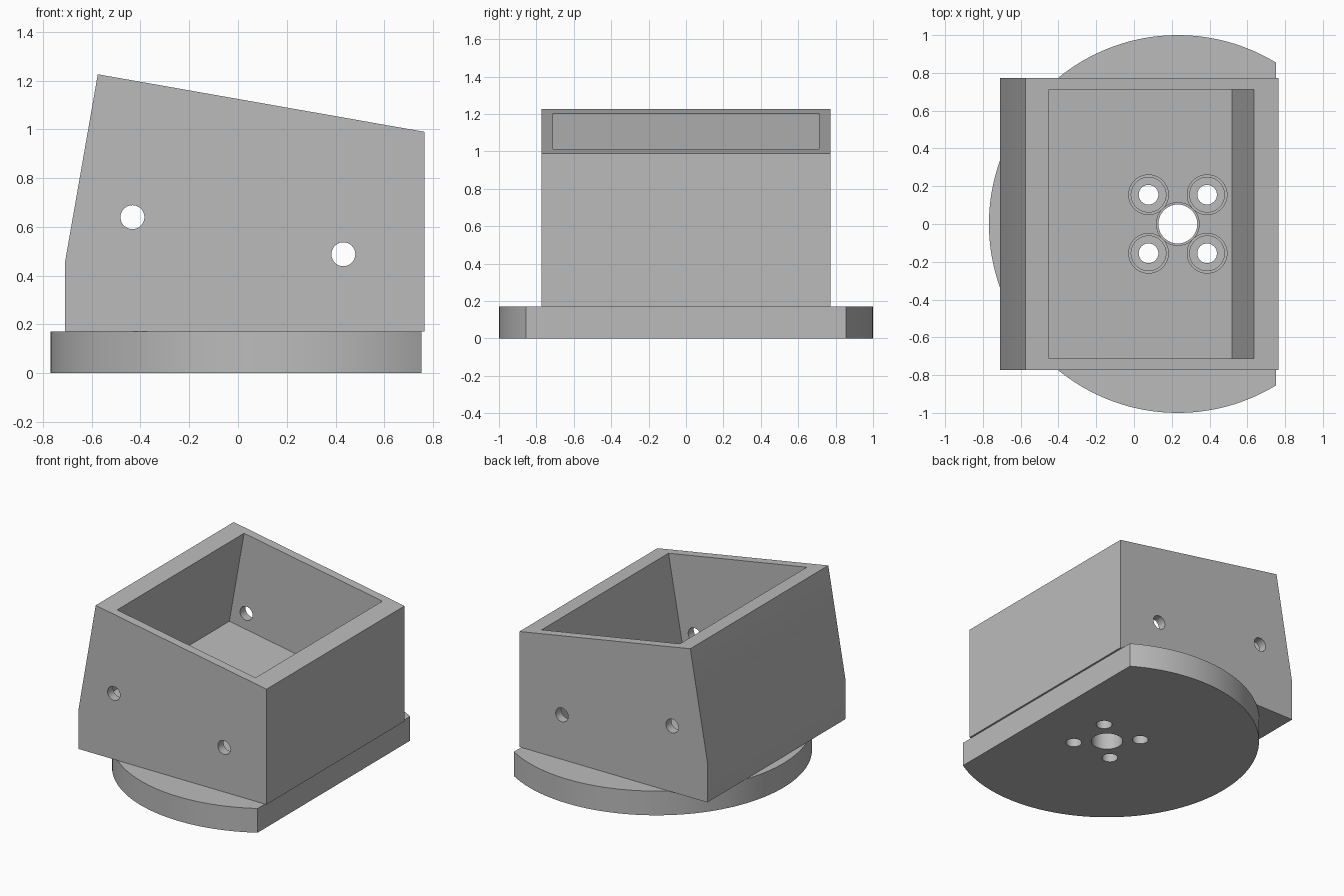
import bpy, bmesh, math
from mathutils import Matrix

if "Cube" in bpy.data.objects:
    bpy.data.objects.remove(bpy.data.objects["Cube"])

grey = bpy.data.materials.new("plain grey")
grey.diffuse_color = (0.5, 0.5, 0.5, 1)
grey.use_nodes = True
grey.node_tree.nodes["Principled BSDF"].inputs["Base Color"].default_value = grey.diffuse_color


def prism(name, points, depth, matrix):
    """Extrude a 2D outline along local z by depth, then place it."""
    bm = bmesh.new()
    face = bm.faces.new([bm.verts.new((x, y, 0)) for x, y in points])
    top = bmesh.ops.extrude_face_region(bm, geom=[face])["geom"]
    bmesh.ops.translate(bm, vec=(0, 0, depth),
                        verts=[v for v in top if isinstance(v, bmesh.types.BMVert)])
    bmesh.ops.transform(bm, matrix=matrix, verts=bm.verts)
    bmesh.ops.recalc_face_normals(bm, faces=bm.faces)
    mesh = bpy.data.meshes.new(name)
    bm.to_mesh(mesh)
    bm.free()
    mesh.materials.append(grey)
    obj = bpy.data.objects.new(name, mesh)
    bpy.context.collection.objects.link(obj)
    return obj


def circle(r, n=48):
    return [(r * math.cos(2 * math.pi * i / n), r * math.sin(2 * math.pi * i / n))
            for i in range(n)]


def combine(target, tool, operation="DIFFERENCE"):
    """Apply a boolean and discard the tool object."""
    mod = target.modifiers.new("combine", "BOOLEAN")
    mod.operation, mod.object, mod.solver = operation, tool, "EXACT"
    bpy.context.view_layer.objects.active = target
    bpy.ops.object.modifier_apply(modifier=mod.name)
    bpy.data.objects.remove(tool, do_unlink=True)


def side_prism(name, points, half):
    """Prism with an x/z outline running from y = -half to y = half."""
    return prism(name, points, 2 * half,
                 Matrix.Translation((0, half, 0)) @ Matrix.Rotation(math.pi / 2, 4, "X"))


def bore(target, x, y, z0, z1, r):
    combine(target, prism("bore", circle(r), z1 - z0, Matrix.Translation((x, y, z0))))


BASE_Z, CX = 0.172, 0.232

# Round base with one side cut flat
flat = 0.752 - CX
a = math.acos(flat)
n = 120
arc = [(CX + math.cos(t), math.sin(t))
       for t in (a + (2 * math.pi - 2 * a) * i / n for i in range(n + 1))]
mount = prism("housing_on_base", arc, BASE_Z, Matrix())

# Housing with a leaning back wall and a sloped rim
housing = side_prism("housing", [(-0.709, BASE_Z), (0.765, BASE_Z), (0.765, 0.99),
                                 (-0.575, 1.226), (-0.709, 0.458)], 0.773)
combine(mount, housing, "UNION")

# Tilted rectangular cavity, square to the rim
c, s = math.cos(math.radians(10)), math.sin(math.radians(10))
depth, rise = 0.665, 0.1
left, right = (-0.45, 1.204), (0.635, 1.013)
cavity = [(x + s * d, z + c * d) for (x, z), d in
          ((left, -depth), (right, -depth), (right, rise), (left, rise))]
combine(mount, side_prism("cavity", cavity, 0.711))

# Cross holes through both side walls
for x, z in ((-0.433, 0.64), (0.432, 0.488)):
    pin = side_prism("pin_hole", [(x + u, z + v) for u, v in circle(0.049)], 0.9)
    combine(mount, pin)

# Centre hole and four stepped screw holes through the floor
bore(mount, CX, 0, -0.1, 0.3, 0.103)
bore(mount, CX, 0, BASE_Z, 0.7, 0.113)
for dx in (-0.155, 0.155):
    for y in (-0.155, 0.155):
        bore(mount, CX + dx, y, -0.1, 0.3, 0.052)
        bore(mount, CX + dx, y, 0.08, 0.3, 0.092)
        bore(mount, CX + dx, y, BASE_Z, 0.7, 0.105)

# Smooth the round surfaces, keep the corners crisp
bpy.ops.object.select_all(action="DESELECT")
mount.select_set(True)
bpy.context.view_layer.objects.active = mount
bpy.ops.object.shade_smooth_by_angle(angle=math.radians(25))
